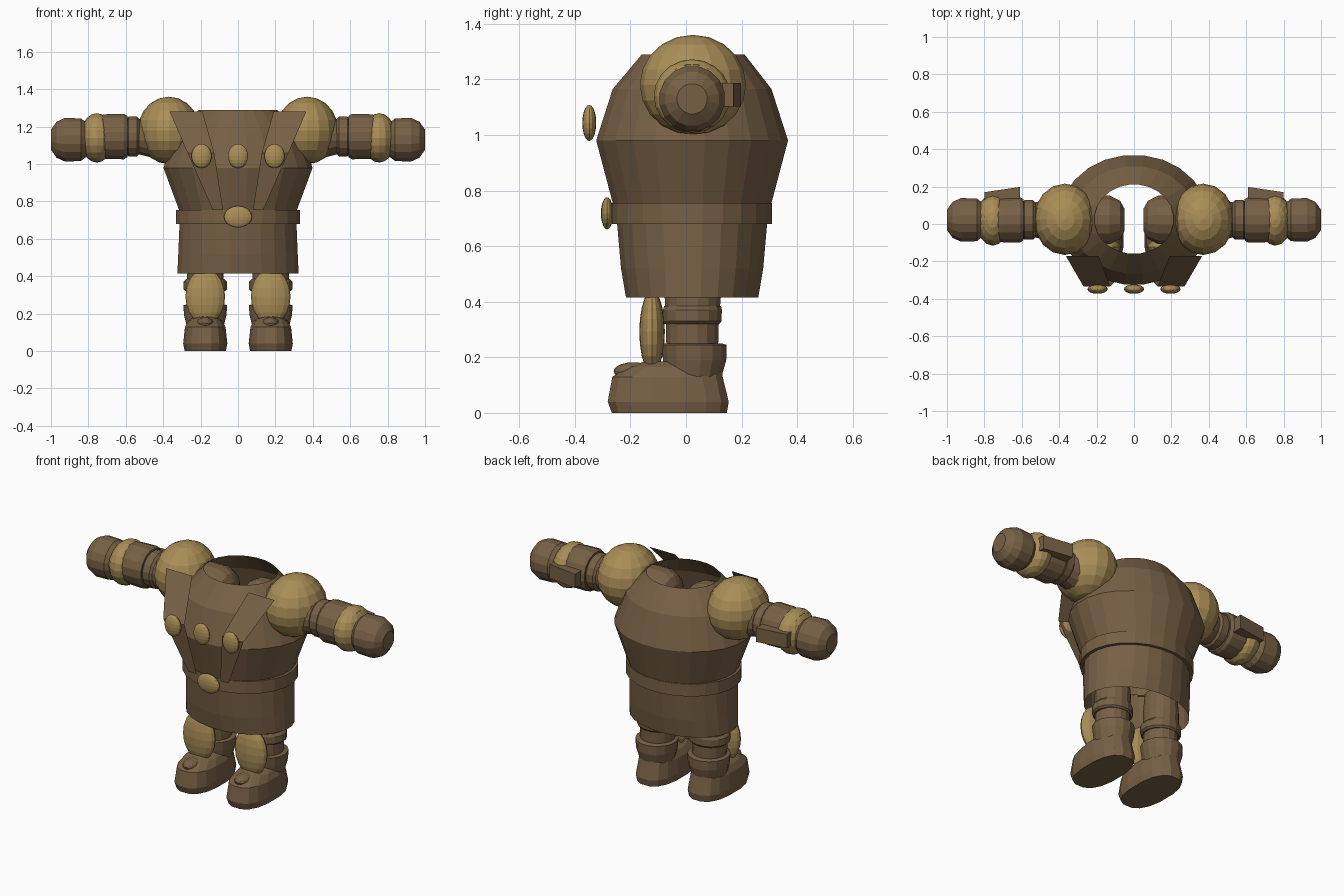
import bpy, bmesh, math
from mathutils import Vector

if "Cube" in bpy.data.objects:
    bpy.data.objects.remove(bpy.data.objects["Cube"])


def material(name, rgb):
    m = bpy.data.materials.new(name)
    m.diffuse_color = (*rgb, 1)
    m.use_nodes = True
    m.node_tree.nodes["Principled BSDF"].inputs["Base Color"].default_value = m.diffuse_color
    return m


BROWN = material("brown leather", (0.185, 0.118, 0.060))
GOLD = material("dull gold", (0.40, 0.27, 0.095))


def finish(name, bm, mat):
    me = bpy.data.meshes.new(name)
    bm.to_mesh(me)
    bm.free()
    ob = bpy.data.objects.new(name, me)
    bpy.context.collection.objects.link(ob)
    me.materials.append(mat)
    return ob


def loft(name, axis, rings, n=16, mat=BROWN, cap=True, power=1.0):
    """Rings are (position, centre u, centre v, radius u, radius v) along x or z."""
    bm = bmesh.new()
    loops = []
    for p, cu, cv, ru, rv in rings:
        loop = []
        for i in range(n):
            a = 2 * math.pi * (i + 0.5) / n
            c, s = math.cos(a), math.sin(a)
            u = cu + ru * math.copysign(abs(c) ** power, c)
            v = cv + rv * math.copysign(abs(s) ** power, s)
            loop.append(bm.verts.new((u, v, p) if axis == 'z' else (p, u, v)))
        loops.append(loop)
    for a, b in zip(loops, loops[1:]):
        for i in range(n):
            j = (i + 1) % n
            bm.faces.new((a[i], a[j], b[j], b[i]))
    if cap:
        bm.faces.new(loops[0])
        bm.faces.new(loops[-1])
        bmesh.ops.recalc_face_normals(bm, faces=bm.faces)
    return finish(name, bm, mat)


def ellipsoid(name, centre, radii, mat=GOLD, u=16, v=10):
    bm = bmesh.new()
    bmesh.ops.create_uvsphere(bm, u_segments=u, v_segments=v, radius=1)
    for vert in bm.verts:
        vert.co = Vector(c + r * k for c, r, k in zip(centre, radii, vert.co))
    return finish(name, bm, mat)


# Hollow torso, belt and open skirt
CY = 0.022
loft("torso", 'z', [(0.755, 0, CY, 0.318, 0.288), (0.98, 0, CY, 0.402, 0.348),
                    (1.165, 0, CY, 0.335, 0.288), (1.29, 0, CY + 0.004, 0.212, 0.186)],
     n=24, cap=False)
loft("belt", 'z', [(0.68, 0, CY, 0.312, 0.272), (0.68, 0, CY, 0.335, 0.29),
                   (0.755, 0, CY, 0.335, 0.29), (0.755, 0, CY, 0.31, 0.28)],
     n=24, cap=False)
loft("skirt", 'z', [(0.415, 0, CY, 0.327, 0.24), (0.52, 0, CY, 0.322, 0.258),
                    (0.69, 0, CY, 0.315, 0.273)], n=24, cap=False)

# Front studs and buckle
for x in (-0.195, 0, 0.195):
    ellipsoid("stud", (x, -0.348, 1.043), (0.054, 0.025, 0.065))
ellipsoid("buckle", (0, -0.284, 0.718), (0.075, 0.022, 0.058))

for side, s in (("left", 1), ("right", -1)):
    # Lapel plates bent over the chest
    bm = bmesh.new()
    rows = [[bm.verts.new((s * x, y, z)) for x in (xi, xo)]
            for xi, xo, y, z in ((0.19, 0.365, -0.17, 1.28),
                                 (0.127, 0.27, -0.334, 1.06),
                                 (0.08, 0.135, -0.285, 0.755))]
    for a, b in zip(rows, rows[1:]):
        quad = (a[0], b[0], b[1], a[1])
        bm.faces.new(quad if s > 0 else quad[::-1])
    finish(side + "_lapel", bm, BROWN)

    # Shoulder and arm pieces
    ellipsoid(side + "_shoulder", (s * 0.37, 0.025, 1.18), (0.166, 0.191, 0.18))

    def arm_part(name, cz, profile, mat=BROWN):
        loft(side + name, 'x', [(s * x, 0.022, cz, r, r) for x, r in profile], mat=mat)

    arm_part("_upper_arm", 1.145, [(0.05, 0.06), (0.075, 0.105), (0.13, 0.132),
                                   (0.25, 0.132), (0.45, 0.115), (0.53, 0.095),
                                   (0.62, 0.095)])
    arm_part("_elbow_ring", 1.147, [(0.525, 0.092), (0.54, 0.108), (0.585, 0.108),
                                    (0.6, 0.095)])
    arm_part("_forearm", 1.147, [(0.592, 0.113), (0.61, 0.124), (0.70, 0.122),
                                 (0.80, 0.108)])
    ellipsoid(side + "_bracer", (s * 0.755, 0.022, 1.14), (0.09, 0.138, 0.132))
    arm_part("_fist", 1.13, [(0.80, 0.085), (0.84, 0.116), (0.925, 0.119),
                             (0.97, 0.098), (1.0, 0.055)])

    # Sloped fin behind the forearm
    bm = bmesh.new()
    bmesh.ops.create_cube(bm, size=1)
    for v in bm.verts:
        outer = v.co.x * s > 0
        back = v.co.y > 0
        v.co = (s * (0.80 if outer else 0.61),
                (0.17 if outer else 0.198) if back else 0.08,
                1.145 + v.co.z * 0.085)
    finish(side + "_forearm_fin", bm, BROWN)

    # Leg, cuffs, boot and shin guard
    X = s * 0.175

    def leg_part(name, profile, **kw):
        loft(side + name, 'z', [(z, X, (y0 + y1) / 2, w, (y1 - y0) / 2)
                                for z, y0, y1, w in profile], **kw)

    leg_part("_leg", [(0.15, -0.07, 0.115, 0.095), (0.33, -0.075, 0.12, 0.1),
                      (0.45, -0.08, 0.13, 0.1), (0.58, -0.07, 0.12, 0.09)])
    leg_part("_knee_ring", [(0.32, -0.08, 0.122, 0.108), (0.33, -0.085, 0.13, 0.119),
                            (0.37, -0.085, 0.131, 0.119), (0.385, -0.08, 0.128, 0.104)])
    leg_part("_boot_cuff", [(0.13, -0.08, 0.13, 0.1), (0.19, -0.085, 0.147, 0.115),
                            (0.245, -0.09, 0.148, 0.12), (0.25, -0.08, 0.13, 0.1)])
    leg_part("_boot", [(0, -0.27, 0.15, 0.112), (0.04, -0.285, 0.157, 0.12),
                       (0.13, -0.268, 0.135, 0.11), (0.165, -0.21, 0.13, 0.09),
                       (0.185, -0.15, 0.12, 0.06)], power=0.8)
    ellipsoid(side + "_toe_ridge", (X, -0.19, 0.15), (0.045, 0.07, 0.032), mat=BROWN)
    ellipsoid(side + "_shin_guard", (X, -0.122, 0.292), (0.106, 0.046, 0.148))
